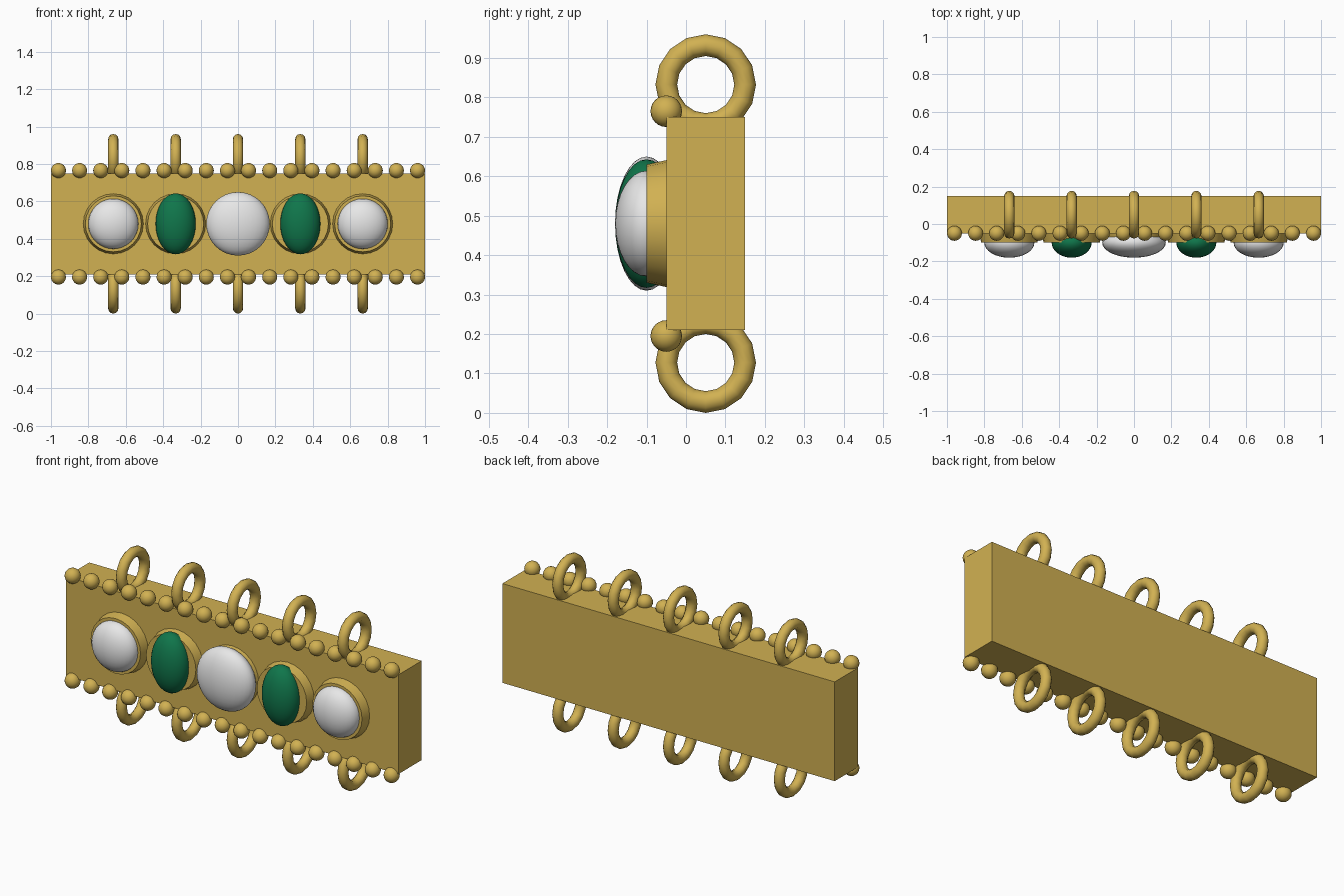
import bpy
import math

if "Cube" in bpy.data.objects:
    bpy.data.objects.remove(bpy.data.objects["Cube"], do_unlink=True)


def material(name, color):
    m = bpy.data.materials.new(name)
    m.use_nodes = True
    m.diffuse_color = (*color, 1)
    m.node_tree.nodes["Principled BSDF"].inputs["Base Color"].default_value = (*color, 1)
    return m


gold = material("gold", (0.64, 0.44, 0.085))
pearl = material("pearl white", (0.8, 0.8, 0.8))
green = material("emerald green", (0.005, 0.18, 0.07))

MID = 0.48           # height of the centre line
SPACING = 1 / 3      # distance between gems and between rings


def finish(name, mat, smooth=True):
    ob = bpy.context.object
    ob.name = name
    ob.data.materials.append(mat)
    bpy.ops.object.transform_apply(location=False, rotation=True, scale=True)
    if smooth:
        bpy.ops.object.shade_smooth_by_angle(angle=math.radians(40))
    return ob


# Bar
bpy.ops.mesh.primitive_cube_add(size=1, location=(0, 0.05, MID))
bpy.context.object.scale = (2, 0.2, 0.54)
finish("bar", gold, False)

# Beads along both front edges, and hanging rings above and below
for side, label in ((1, "upper"), (-1, "lower")):
    for i in range(18):
        x = -0.96 + i * 1.92 / 17
        bpy.ops.mesh.primitive_uv_sphere_add(segments=20, ring_count=12, radius=0.04,
                                             location=(x, -0.05, MID + side * 0.285))
        finish(label + "_bead", gold)
    for i in range(-2, 3):
        bpy.ops.mesh.primitive_torus_add(major_segments=16, minor_segments=12,
                                         major_radius=0.1, minor_radius=0.0275,
                                         location=(i * SPACING, 0.05, MID + side * 0.3525),
                                         rotation=(0, math.pi / 2, 0))
        finish(label + "_ring", gold)

# Tapered settings with domed gems: half width and half height by distance from centre
gems = [("centre_pearl", pearl, 0.17, 0.17),
        ("oval_emerald", green, 0.107, 0.163),
        ("outer_pearl", pearl, 0.134, 0.134)]
for i in range(-2, 3):
    name, mat, half_w, half_h = gems[abs(i)]
    x = i * SPACING
    bpy.ops.mesh.primitive_cone_add(vertices=24, radius1=0.163, radius2=0.15, depth=0.06,
                                    location=(x, -0.07, MID), rotation=(math.pi / 2, 0, 0))
    finish("setting", gold)
    bpy.ops.mesh.primitive_uv_sphere_add(segments=32, ring_count=16, radius=1,
                                         location=(x, -0.1, MID))
    bpy.context.object.scale = (half_w, 0.08, half_h)
    finish(name, mat)
